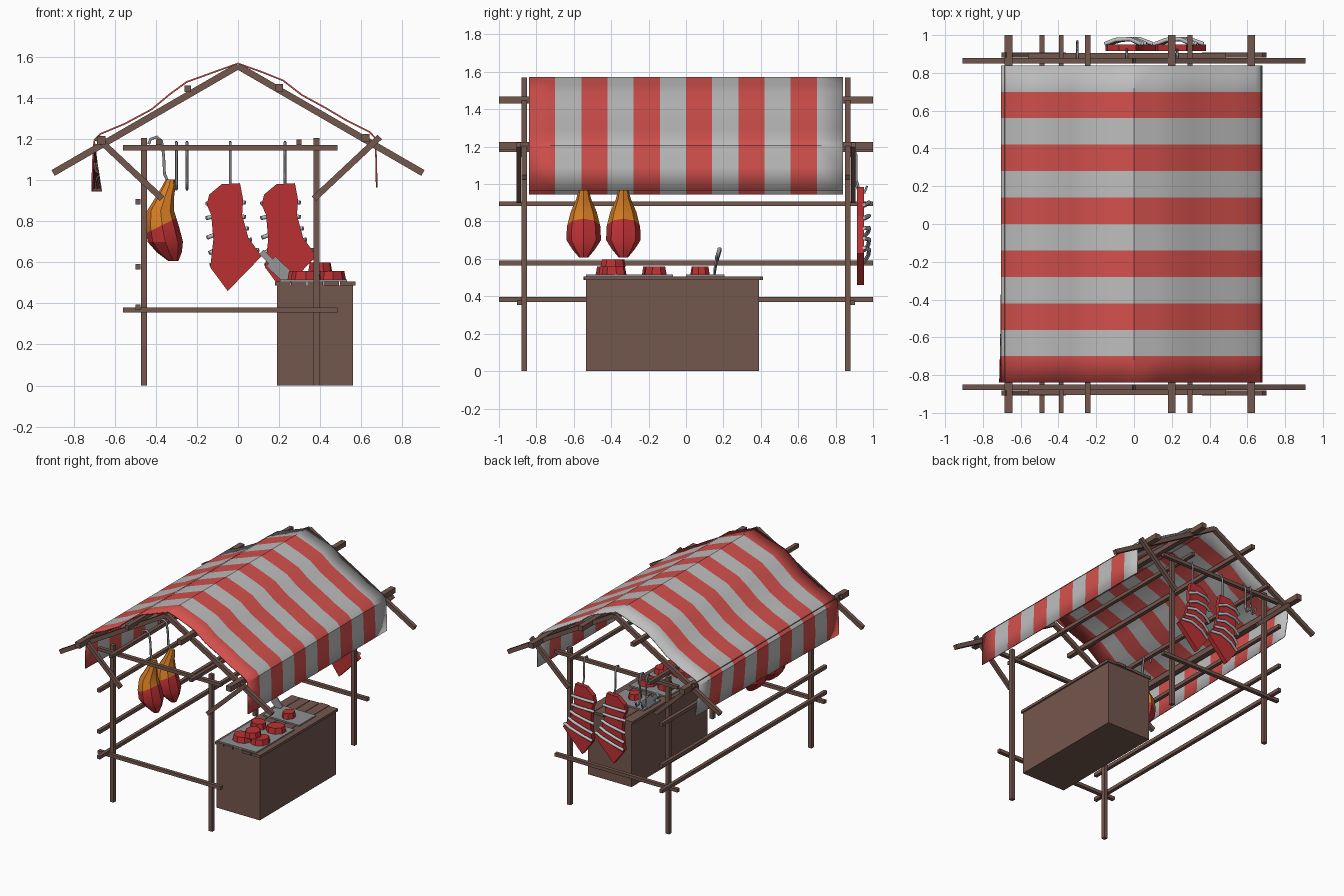
import bpy, bmesh, math, random
from mathutils import Vector, Matrix

if "Cube" in bpy.data.objects:
    bpy.data.objects.remove(bpy.data.objects["Cube"])
random.seed(4)


def material(name, rgb):
    m = bpy.data.materials.new(name)
    m.diffuse_color = (*rgb, 1)
    m.use_nodes = True
    m.node_tree.nodes["Principled BSDF"].inputs["Base Color"].default_value = m.diffuse_color
    return m


WOOD = material("brown_wood", (0.175, 0.095, 0.076))
RED = material("canopy_red", (0.66, 0.082, 0.074))
WHITE = material("canopy_white", (0.52, 0.52, 0.52))
MEAT = material("meat_red", (0.50, 0.03, 0.033))
SKIN = material("ham_orange", (0.68, 0.21, 0.018))
METAL = material("grey_metal", (0.27, 0.28, 0.29))


def finish(name, bm, *mats):
    bmesh.ops.recalc_face_normals(bm, faces=bm.faces[:])
    me = bpy.data.meshes.new(name)
    bm.to_mesh(me)
    bm.free()
    for m in mats:
        me.materials.append(m)
    ob = bpy.data.objects.new(name, me)
    bpy.context.collection.objects.link(ob)
    return ob


def smooth(ob, angle):
    bpy.ops.object.select_all(action='DESELECT')
    ob.select_set(True)
    bpy.context.view_layer.objects.active = ob
    bpy.ops.object.shade_smooth_by_angle(angle=math.radians(angle))


def box(name, x0, x1, y0, y1, z0, z1, mat):
    bm = bmesh.new()
    bmesh.ops.create_cube(bm, size=1)
    for v in bm.verts:
        v.co = ((x0 + x1) / 2 + v.co.x * (x1 - x0),
                (y0 + y1) / 2 + v.co.y * (y1 - y0),
                (z0 + z1) / 2 + v.co.z * (z1 - z0))
    return finish(name, bm, mat)


def bar(name, a, b, w=0.03, d=0.03, mat=WOOD):
    """Square beam from a to b; w lies across, d lies along y."""
    a, b = Vector(a), Vector(b)
    axis = (b - a).normalized()
    ref = Vector((0, 1, 0)) if abs(axis.y) < 0.9 else Vector((0, 0, 1))
    side = axis.cross(ref).normalized()
    up = side.cross(axis)
    bm = bmesh.new()
    bmesh.ops.create_cube(bm, size=1)
    for v in bm.verts:
        c = v.co.copy()
        v.co = (a + b) / 2 + side * c.x * w + up * c.y * d + axis * c.z * (b - a).length
    return finish(name, bm, mat)


def extrude(name, outline, depth, mat):
    """Flat outline in x-z pushed along y."""
    bm = bmesh.new()
    f = bm.faces.new([bm.verts.new(p) for p in outline])
    r = bmesh.ops.extrude_face_region(bm, geom=[f])
    bmesh.ops.translate(bm, vec=(0, depth, 0),
                        verts=[g for g in r['geom'] if isinstance(g, bmesh.types.BMVert)])
    return finish(name, bm, mat)


def wire(name, pts, r=0.008, mat=METAL):
    cu = bpy.data.curves.new(name, 'CURVE')
    cu.dimensions = '3D'
    cu.bevel_depth, cu.bevel_resolution, cu.use_fill_caps = r, 1, True
    sp = cu.splines.new('POLY')
    sp.points.add(len(pts) - 1)
    for p, c in zip(sp.points, pts):
        p.co = (*c, 1)
    cu.materials.append(mat)
    bpy.context.collection.objects.link(bpy.data.objects.new(name, cu))


# Timber frame: posts, cross rails, rafters and knee braces at both ends
for end, s in (("front", -1), ("back", 1)):
    y = 0.865 * s
    for side, x in (("left", -0.458), ("right", 0.382)):
        bar(f"{end}_{side}_post", (x, y, 0), (x, y, 1.205))
        k = -1 if x < 0 else 1
        bar(f"{end}_{side}_rafter", (0, y, 1.555), (0.9 * k, y, 1.035), 0.032, 0.028)
        bar(f"{end}_{side}_brace", (0.69 * k, 0.895 * s, 1.21),
            (0.37 * k, 0.895 * s, 0.91), 0.03, 0.025)
    for level, z in (("lower", 0.367), ("upper", 1.158)):
        bar(f"{end}_{level}_rail", (-0.56, 0.89 * s, z), (0.485, 0.89 * s, z), 0.025, 0.028)

# Long purlins under the canopy and long rails on the left side
for i, (x, z, w) in enumerate([(-0.665, 1.195, 0.042), (0.62, 1.205, 0.04), (-0.245, 1.445, 0.03),
                               (0.2, 1.45, 0.038), (-0.385, 1.185, 0.026), (0.297, 1.185, 0.026),
                               (-0.487, 0.895, 0.026), (-0.487, 0.578, 0.026), (-0.487, 0.382, 0.026)]):
    bar(f"long_beam_{i + 1}", (x, -1, z), (x, 1, z), w, w)

# Striped cloth canopy: sagging profile swept along y, one colour per stripe
profile = [(-0.71, 0.945), (-0.707, 1.08), (-0.70, 1.19), (-0.67, 1.225), (-0.55, 1.275),
           (-0.42, 1.345), (-0.33, 1.42), (-0.25, 1.478), (-0.12, 1.525), (0, 1.568),
           (0.12, 1.525), (0.22, 1.485), (0.31, 1.415), (0.42, 1.355), (0.53, 1.29),
           (0.64, 1.235), (0.668, 1.205), (0.673, 1.09), (0.675, 0.965)]
bm = bmesh.new()
rows = []
for j in range(13):
    flare = [0.045 * j / 12, 0.02 * j / 12] + [0] * 17
    rows.append([bm.verts.new((x + f, -0.84 + 0.14 * j, z)) for (x, z), f in zip(profile, flare)])
for j in range(12):
    for i in range(len(profile) - 1):
        f = bm.faces.new((rows[j][i], rows[j][i + 1], rows[j + 1][i + 1], rows[j + 1][i]))
        f.material_index = j % 2
canopy = finish("striped_canopy", bm, RED, WHITE)
smooth(canopy, 35)
mod = canopy.modifiers.new("thickness", 'SOLIDIFY')
mod.thickness, mod.offset = 0.008, 0

# Counter with uneven top planks
box("counter_body", 0.19, 0.56, -0.535, 0.39, 0, 0.488, WOOD)
for i in range(5):
    x = 0.18 + 0.079 * i
    box(f"counter_plank_{i + 1}", x, x + 0.075, -0.535 - random.uniform(0, 0.015),
        0.395 + random.uniform(0, 0.02), 0.486, 0.506, WOOD)

# Metal trays
box("large_tray", 0.205, 0.53, -0.535, -0.07, 0.506, 0.516, METAL)
box("small_tray", 0.215, 0.52, 0.0, 0.205, 0.506, 0.516, METAL)

# Cut steaks: low, slightly tapered octagons
for i, (x, y, z, r) in enumerate([(0.33, -0.42, 0.516, 0.07), (0.46, -0.385, 0.516, 0.068),
                                  (0.40, -0.39, 0.556, 0.066), (0.30, -0.18, 0.516, 0.062),
                                  (0.44, -0.165, 0.516, 0.068), (0.38, 0.075, 0.516, 0.05)]):
    bm = bmesh.new()
    bmesh.ops.create_cone(bm, cap_ends=True, segments=8, radius1=r, radius2=r * 0.88, depth=0.042,
                          matrix=Matrix.Translation((x, y, z + 0.021)) @ Matrix.Rotation(i * 0.9, 4, 'Z')
                          @ Matrix.Diagonal((1.05, 0.9, 1, 1)))
    finish(f"steak_{i + 1}", bm, MEAT)

# Cleaver stuck in the counter, leaning left
bar("cleaver_blade", (0.255, 0.15, 0.515), (0.16, 0.165, 0.605), 0.065, 0.008, METAL)
bar("cleaver_handle", (0.165, 0.165, 0.60), (0.115, 0.18, 0.65), 0.03, 0.018, METAL)

# Hams: lofted rings (z, centre x, half width x, half width y), cut into skin and meat
rings = [(1.003, -0.33, 0.022, 0.018), (0.975, -0.335, 0.032, 0.026), (0.92, -0.355, 0.044, 0.04),
         (0.85, -0.377, 0.066, 0.07), (0.77, -0.368, 0.082, 0.09), (0.70, -0.354, 0.086, 0.092),
         (0.65, -0.335, 0.062, 0.06), (0.607, -0.315, 0.025, 0.024)]
for n, y in enumerate((-0.547, -0.335)):
    bm = bmesh.new()
    loops = [[bm.verts.new((cx + rx * math.cos(a * math.pi / 4), y + ry * math.sin(a * math.pi / 4), z))
              for a in range(8)] for z, cx, rx, ry in rings]
    for p, q in zip(loops, loops[1:]):
        for a in range(8):
            bm.faces.new((p[a], p[(a + 1) % 8], q[(a + 1) % 8], q[a]))
    bm.faces.new(loops[0])
    bm.faces.new(loops[-1])
    point, normal = Vector((-0.29, y, 0.82)), Vector((-0.5, 0, 1)).normalized()
    bmesh.ops.bisect_plane(bm, geom=bm.verts[:] + bm.edges[:] + bm.faces[:],
                           plane_co=point, plane_no=normal)
    for f in bm.faces:
        f.material_index = int((f.calc_center_median() - point).dot(normal) > 0)
    smooth(finish(f"ham_{n + 1}", bm, MEAT, SKIN), 30)
    wire(f"ham_hook_{n + 1}", [(-0.435, y, 1.175), (-0.425, y, 1.2), (-0.395, y, 1.21),
                               (-0.372, y, 1.19), (-0.362, y, 1.12), (-0.358, y, 1.03),
                               (-0.335, y, 0.98)])

# Rib slabs on the back rail with bones bulging backwards
slab = [(-0.08, 0.98), (0.01, 0.985), (0.025, 0.905), (0.02, 0.83), (0.05, 0.72), (0.115, 0.63),
        (-0.05, 0.46), (-0.135, 0.575), (-0.12, 0.71), (-0.13, 0.83), (-0.152, 0.88), (-0.14, 0.93)]
bones = [(-0.155, 0.885, 0.035, 0.89), (-0.155, 0.815, 0.035, 0.82), (-0.15, 0.72, 0.05, 0.765),
         (-0.14, 0.645, 0.065, 0.71), (-0.135, 0.585, 0.10, 0.66)]
for n, dx in enumerate((0, 0.267)):
    extrude(f"rib_slab_{n + 1}", [(x + dx, 0.915, z) for x, z in slab], 0.036, MEAT)
    for i, (xl, zl, xr, zr) in enumerate(bones):
        pts = []
        for t, bulge in ((0, 0), (0.3, 0.022), (0.7, 0.026), (1, 0)):
            pts.append((dx + xl + (xr - xl) * t, 0.953 + bulge, zl + (zr - zl) * t + bulge * 0.5))
        wire(f"rib_bone_{n + 1}_{i + 1}", pts, 0.011, WHITE)
    x = dx - 0.038
    wire(f"rib_hook_{n + 1}", [(x, 0.868, 1.155), (x, 0.875, 1.18), (x, 0.9, 1.185),
                               (x, 0.912, 1.15), (x, 0.912, 1.02), (x, 0.93, 0.96)], 0.007)

# Spare hooks on the back rail
for n, x in enumerate((-0.3, -0.248)):
    wire(f"spare_hook_{n + 1}", [(x, 0.868, 1.155), (x, 0.875, 1.18), (x, 0.9, 1.185),
                                 (x, 0.912, 1.15), (x, 0.912, 0.99), (x, 0.925, 0.955),
                                 (x, 0.955, 0.955), (x, 0.968, 0.99)], 0.007)
